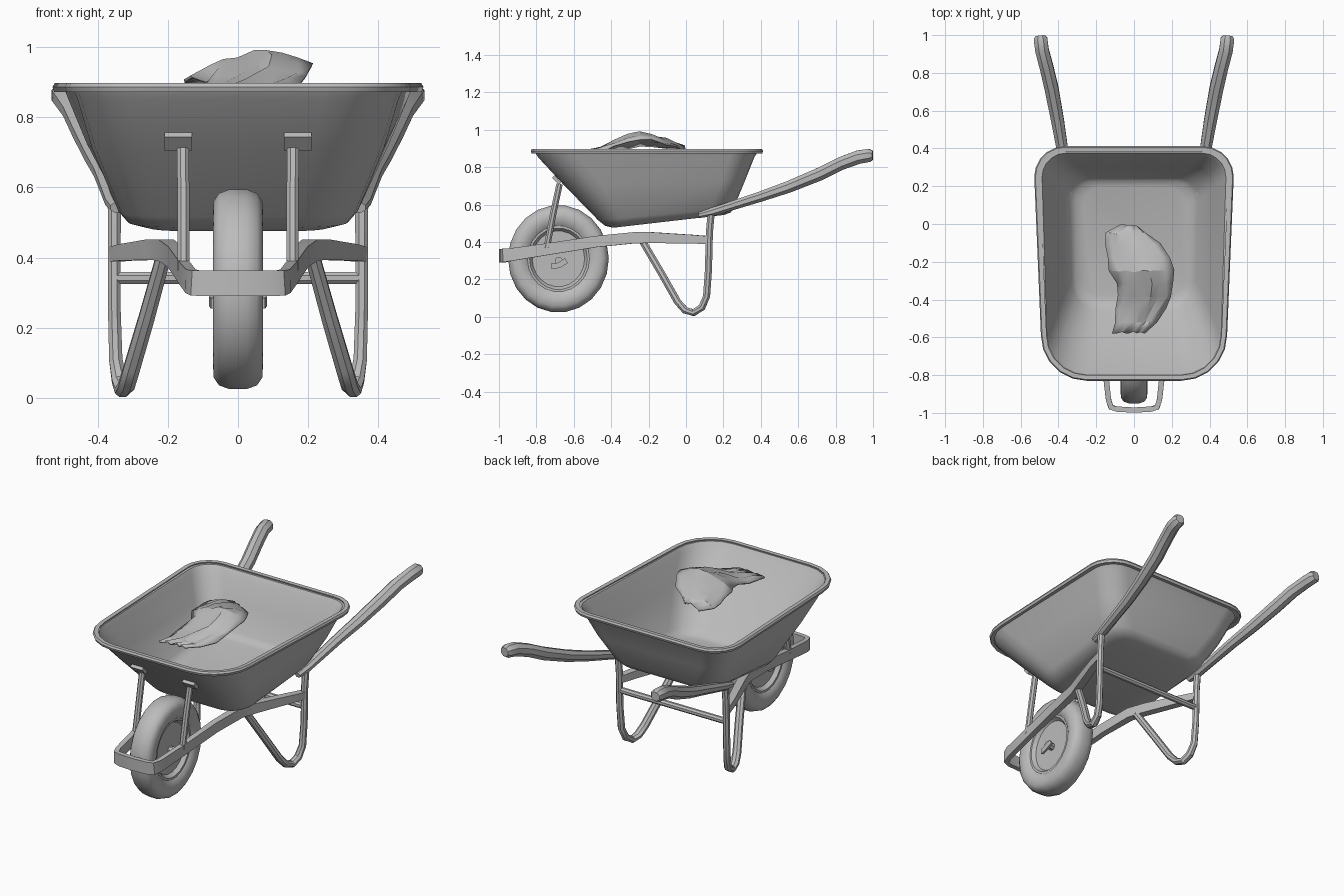
import bpy, bmesh, math, random
from mathutils import Vector

random.seed(4)
cube = bpy.data.objects.get("Cube")
if cube:
    bpy.data.objects.remove(cube, do_unlink=True)

GREY = (0.5, 0.5, 0.5, 1)
metal = bpy.data.materials.new("plain grey")
metal.use_nodes = True
metal.diffuse_color = GREY
metal.node_tree.nodes["Principled BSDF"].inputs["Base Color"].default_value = GREY


def loft(name, rings, cap=True, closed=False, mirror=False, thick=0, angle=35):
    """Skin a list of equal-length point rings."""
    bm = bmesh.new()
    rows = [[bm.verts.new(p) for p in ring] for ring in rings]
    n = len(rows[0])
    pairs = list(zip(rows, rows[1:])) + ([(rows[-1], rows[0])] if closed else [])
    for a, b in pairs:
        for i in range(n):
            j = (i + 1) % n
            bm.faces.new((a[i], a[j], b[j], b[i]))
    if cap:
        bm.faces.new(rows[0])
        if thick == 0:
            bm.faces.new(rows[-1])
    bmesh.ops.recalc_face_normals(bm, faces=bm.faces)
    return finish(name, bm, mirror, thick, angle)


def finish(name, bm, mirror=False, thick=0, angle=35):
    mesh = bpy.data.meshes.new(name)
    bm.to_mesh(mesh)
    bm.free()
    ob = bpy.data.objects.new(name, mesh)
    bpy.context.collection.objects.link(ob)
    mesh.materials.append(metal)
    bpy.ops.object.select_all(action='DESELECT')
    ob.select_set(True)
    bpy.context.view_layer.objects.active = ob
    bpy.ops.object.shade_smooth_by_angle(angle=math.radians(angle))
    if mirror:
        ob.modifiers.new("mirror", 'MIRROR')
    if thick:
        mod = ob.modifiers.new("thickness", 'SOLIDIFY')
        mod.thickness = thick
        mod.offset = 0
    return ob


def sweep(name, path, w, h, ref=(1, 0, 0), sides=8, mirror=False):
    """Sweep an oval (or four-sided) section along a path; w lies along ref."""
    pts = [Vector(p) for p in path]
    rings = []
    for i, p in enumerate(pts):
        t = (pts[min(i + 1, len(pts) - 1)] - pts[max(i - 1, 0)]).normalized()
        a = Vector(ref)
        a = (a - t * a.dot(t)).normalized()
        b = t.cross(a)
        k = 1 / math.cos(math.pi / sides)
        ww = w[i] if isinstance(w, list) else w
        hh = h[i] if isinstance(h, list) else h
        ring = []
        for s in range(sides):
            ang = 2 * math.pi * (s + 0.5) / sides
            ring.append(p + a * ww / 2 * k * math.cos(ang) + b * hh / 2 * k * math.sin(ang))
        rings.append(ring)
    return loft(name, rings, mirror=mirror)


def tray_ring(wf, wb, yf, yb, zf, zb, rf, rb, steps=5):
    """Rounded trapezoid outline, tilted from front to back."""
    ring = []
    corners = ((1, yb - rb, wb, rb), (-1, yb - rb, wb, rb), (-1, yf + rf, wf, rf), (1, yf + rf, wf, rf))
    for q, (sx, cy, w, r) in enumerate(corners):
        for s in range(steps + 1):
            a = math.pi / 2 * (q + s / steps)
            y = cy + r * math.sin(a)
            z = zf + (zb - zf) * (y - yf) / (yb - yf)
            ring.append((sx * (w - r) + r * math.cos(a), y, z))
    return ring


# Tray: pressed pan with a flared lip
loft("tray", [
    tray_ring(0.26, 0.27, -0.39, 0.20, 0.482, 0.55, 0.10, 0.10),
    tray_ring(0.31, 0.315, -0.43, 0.235, 0.492, 0.562, 0.13, 0.12),
    tray_ring(0.335, 0.345, -0.465, 0.25, 0.52, 0.585, 0.16, 0.12),
    tray_ring(0.41, 0.425, -0.65, 0.31, 0.71, 0.73, 0.20, 0.12),
    tray_ring(0.452, 0.478, -0.785, 0.36, 0.855, 0.855, 0.21, 0.13),
    tray_ring(0.465, 0.49, -0.803, 0.378, 0.882, 0.882, 0.22, 0.13),
    tray_ring(0.482, 0.516, -0.818, 0.40, 0.885, 0.885, 0.23, 0.15),
], thick=0.012)

# Flat rolled rim around the lip
rim_sections = []
for o, z in ((-0.018, 0.896), (0.006, 0.897), (0.012, 0.886), (0.007, 0.872), (-0.012, 0.874)):
    rim_sections.append(tray_ring(0.481 + o, 0.516 + o, -0.818 - o, 0.40 + o, z, z, 0.23 + o, 0.15 + o))
loft("tray_rim", rim_sections, cap=False, closed=True)

# Handles with swollen grips
sweep("handle", [(0.343, 0.07, 0.543), (0.352, 0.14, 0.56),
                 (0.38, 0.40, 0.643), (0.405, 0.55, 0.695), (0.437, 0.72, 0.765),
                 (0.463, 0.83, 0.82), (0.487, 0.92, 0.853), (0.495, 0.98, 0.863),
                 (0.497, 0.998, 0.863)],
      [0.04, 0.052, 0.06, 0.068, 0.073, 0.072, 0.072, 0.072, 0.05],
      [0.03, 0.045, 0.055, 0.063, 0.07, 0.07, 0.072, 0.07, 0.05], mirror=True)

# Lower frame: one flat bar bent around the wheel, fuller towards the legs
half = [(0.35, 0.12, 0.41), (0.32, 0.03, 0.415), (0.24, -0.18, 0.423), (0.205, -0.28, 0.422),
        (0.18, -0.48, 0.402), (0.155, -0.75, 0.36), (0.135, -0.93, 0.333), (0.122, -0.97, 0.328),
        (0.09, -0.98, 0.327), (0.0, -0.985, 0.327)]
heights = [0.042, 0.047, 0.058, 0.06, 0.06, 0.063, 0.068, 0.072, 0.072, 0.072]
widths = [0.036, 0.042, 0.045, 0.045, 0.038, 0.03, 0.028, 0.028, 0.028, 0.028]
sweep("frame_bar", half + [(-x, y, z) for x, y, z in reversed(half[:-1])],
      heights + heights[-2::-1], widths + widths[-2::-1], ref=(0, 0, 1), sides=4)

# U-shaped legs and the bar between them
sweep("leg", [(0.352, 0.135, 0.56), (0.352, 0.125, 0.45), (0.352, 0.12, 0.25), (0.348, 0.11, 0.11),
              (0.338, 0.085, 0.05), (0.328, 0.04, 0.022), (0.318, -0.005, 0.035),
              (0.304, -0.045, 0.08), (0.26, -0.13, 0.23), (0.213, -0.23, 0.40)],
      [0.038, 0.036, 0.036, 0.038, 0.042, 0.045, 0.047, 0.047, 0.045, 0.042],
      0.038, mirror=True)
sweep("leg_crossbar", [(-0.35, 0.12, 0.342), (0.35, 0.12, 0.342)], 0.034, 0.032, ref=(0, 0, 1))

# Front struts with mounting plates lying against the tray
sweep("front_strut", [(0.155, -0.745, 0.365), (0.155, -0.71, 0.55), (0.157, -0.676, 0.71)],
      0.034, 0.034, mirror=True)
sweep("strut_plate", [(0.17, -0.674, 0.712), (0.17, -0.709, 0.75)], 0.078, 0.018,
      sides=4, mirror=True)

# Wheel: tyre and recessed disc turned about the axle
side = [(0.028, 0.01), (0.03, 0.145), (0.052, 0.16), (0.052, 0.172), (0.064, 0.188),
        (0.071, 0.215), (0.069, 0.247), (0.054, 0.268), (0.024, 0.279)]
profile = side + [(-x, r) for x, r in reversed(side)]
SEG = 22
loft("wheel", [[(x, -0.682 + r * 0.965 * math.cos(2 * math.pi * s / SEG),
                 0.31 + r * 1.03 * math.sin(2 * math.pi * s / SEG)) for s in range(SEG)]
               for x, r in profile])
sweep("axle", [(-0.07, -0.68, 0.30), (0.07, -0.68, 0.30)], 0.04, 0.04, ref=(0, 0, 1))
sweep("axle_bracket", [(0.07, -0.72, 0.27), (0.075, -0.68, 0.275), (0.07, -0.64, 0.30)],
      0.014, 0.03, sides=4, mirror=True)

# Load: crumpled sheet (y, centre x, half width, height)
spine = [(-0.575, -0.03, 0.08, 0.878), (-0.52, 0.01, 0.11, 0.885), (-0.45, 0.03, 0.135, 0.9),
         (-0.38, 0.06, 0.14, 0.935), (-0.31, 0.06, 0.15, 0.965), (-0.25, 0.04, 0.165, 0.98),
         (-0.18, 0.02, 0.165, 0.968), (-0.11, -0.005, 0.145, 0.945), (-0.05, -0.04, 0.105, 0.925),
         (-0.01, -0.03, 0.05, 0.905)]
COLS = 9
bm = bmesh.new()
rows = []
for y, c, w, z in spine:
    row = []
    for i in range(COLS):
        u = 2 * i / (COLS - 1) - 1
        drop = (z - 0.86) * 0.36 * (u - 0.25) ** 2
        row.append(bm.verts.new((c + w * u + random.uniform(-0.008, 0.008),
                                 y + random.uniform(-0.006, 0.006),
                                 z - drop + random.uniform(-0.008, 0.01))))
    rows.append(row)
for a, b in zip(rows, rows[1:]):
    for i in range(COLS - 1):
        bm.faces.new((a[i], a[i + 1], b[i + 1], b[i]))
finish("load", bm, thick=0.01, angle=20)
